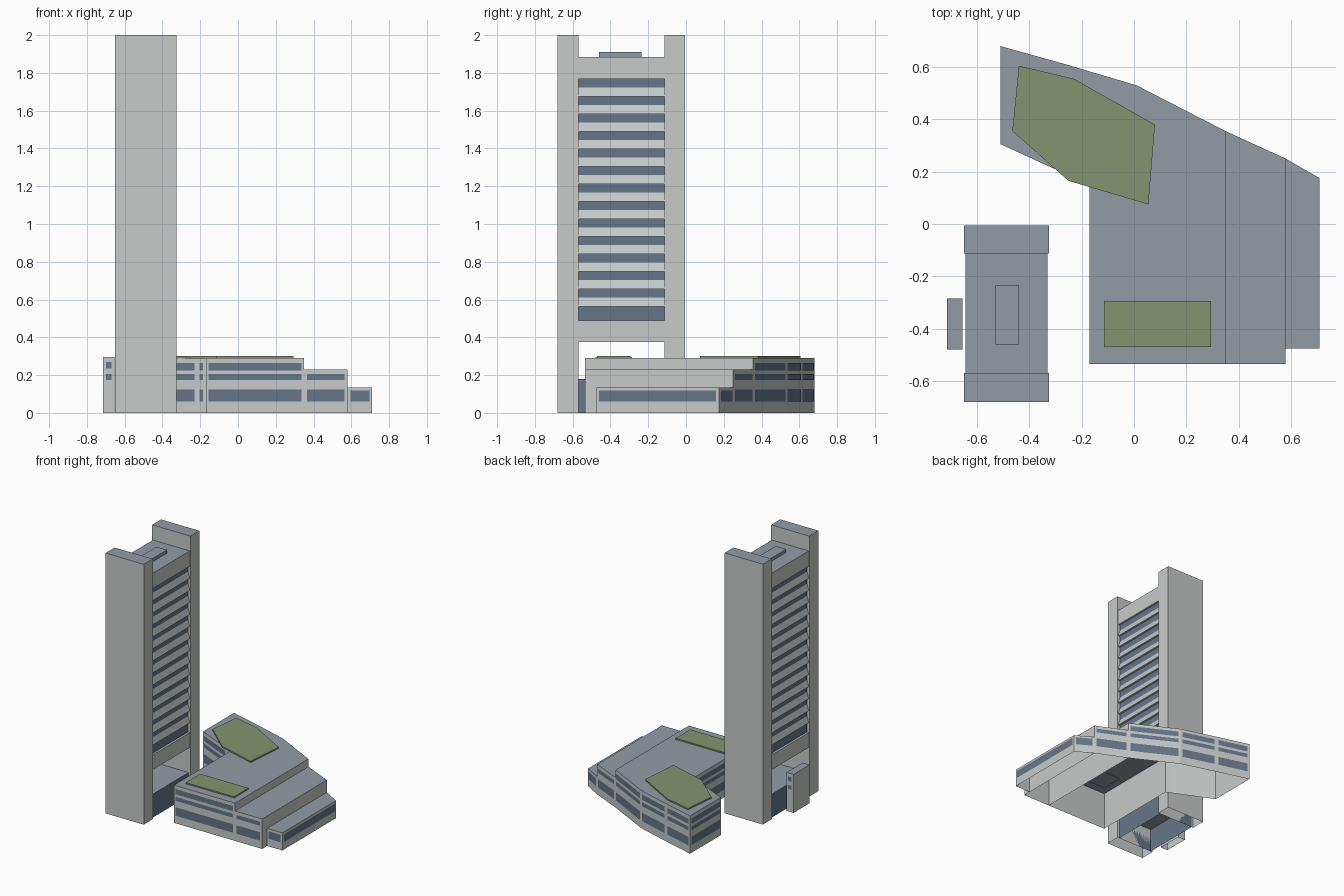
import bpy
from mathutils import Vector

cube = bpy.data.objects.get("Cube")
if cube:
    bpy.data.objects.remove(cube, do_unlink=True)


def material(name, rgb):
    m = bpy.data.materials.new(name)
    m.use_nodes = True
    m.diffuse_color = (*rgb, 1)
    m.node_tree.nodes["Principled BSDF"].inputs["Base Color"].default_value = (*rgb, 1)
    return m


CONCRETE = material("pale_concrete", (0.57, 0.595, 0.58))
ROOF = material("blue_grey_roof", (0.29, 0.33, 0.375))
GLASS = material("blue_glass", (0.13, 0.18, 0.255))
GREEN = material("roof_planting", (0.23, 0.295, 0.16))


def build(name, verts, faces, mats):
    mesh = bpy.data.meshes.new(name)
    mesh.from_pydata(verts, [], faces)
    for m in mats:
        mesh.materials.append(m)
    obj = bpy.data.objects.new(name, mesh)
    bpy.context.collection.objects.link(obj)
    return obj


def prism(name, plan, z0, z1, side=CONCRETE, top=ROOF, skip=()):
    """Counterclockwise plan raised into walls and a roof, open below."""
    n = len(plan)
    verts = [(x, y, z) for z in (z0, z1) for x, y in plan]
    faces = [(i, (i + 1) % n, (i + 1) % n + n, i + n) for i in range(n) if i not in skip]
    faces.append(tuple(range(n, 2 * n)))
    obj = build(name, verts, faces, [side, top])
    obj.data.polygons[-1].material_index = 1
    return obj


def rect(x0, x1, y0, y1):
    return [(x0, y0), (x1, y0), (x1, y1), (x0, y1)]


def window_bands(name, plan, walls, rows, margin=0.015):
    """Thin glass plates on the chosen walls of a plan."""
    verts, faces = [], []
    for i in walls:
        a, b = Vector(plan[i]), Vector(plan[(i + 1) % len(plan)])
        d = (b - a).normalized()
        out = Vector((d.y, -d.x)) * 0.003
        p, q = a + d * margin + out, b - d * margin + out
        for low, high in rows:
            k = len(verts)
            verts += [(*p, low), (*q, low), (*q, high), (*p, high)]
            faces.append((k, k + 1, k + 2, k + 3))
    build(name, verts, faces, [GLASS])


# Tower end slabs
prism("front_slab", rect(-0.65, -0.325, -0.68, -0.57), 0, 2)
prism("back_slab", rect(-0.65, -0.325, -0.113, -0.005), 0, 2)

# Tower body: a stepped section with recessed glass and sloping sills
CX, OUT, IN = -0.4875, 0.157, 0.142
FLOORS, PITCH, BAND, TOP = 14, 0.0925, 0.045, 1.767
section = [(OUT, 0.375), (OUT, 0.49), (IN, 0.49)]
for f in reversed(range(FLOORS)):
    head = TOP - f * PITCH
    section += [(IN, head), (OUT, head)]
    if f:
        section.append((IN, head + PITCH - BAND))
section.append((OUT, 1.885))
section += [(-x, z) for x, z in reversed(section)]
n = len(section)
verts = [(CX + x, y, z) for y in (-0.57, -0.113) for x, z in section]
faces = [(i, (i + 1) % n, (i + 1) % n + n, i + n) for i in range(n)]
faces += [tuple(reversed(range(n))), tuple(range(n, 2 * n))]
faces = [tuple(reversed(f)) for f in faces]
faces[-2:] = [tuple(range(n)), tuple(reversed(range(n, 2 * n)))]
faces[:n] = [tuple(reversed(f)) for f in faces[:n]]
faces[:n] = [tuple(reversed(f)) for f in faces[:n]]
body = build("tower_body", verts, faces, [CONCRETE, ROOF, GLASS])
for p in body.data.polygons:
    if abs(p.normal.z) > 0.9 and p.center.z > 1.88:
        p.material_index = 1
    elif abs(p.normal.x) > 0.9 and abs(p.center.x - CX) < IN + 0.002:
        p.material_index = 2
# Make every body face point outward
import bmesh
bm = bmesh.new()
bm.from_mesh(body.data)
bmesh.ops.recalc_face_normals(bm, faces=bm.faces)
bm.to_mesh(body.data)
bm.free()

prism("roof_plant_room", rect(-0.53, -0.44, -0.46, -0.235), 1.885, 1.91, ROOF)
prism("glass_lobby", rect(-0.635, -0.34, -0.57, -0.113), 0, 0.18, GLASS)

# Window rows shared by the low buildings
GROUND, MIDDLE, UPPER = (0.06, 0.125), (0.175, 0.205), (0.225, 0.265)

# Stair block beside the tower
stair = rect(-0.715, -0.655, -0.48, -0.285)
prism("stair_block", stair, 0, 0.295)
window_bands("stair_windows", stair, (0, 2), [(0.175, 0.205), (0.235, 0.27)])

# Stepped podium
main = [(-0.17, -0.535), (0.35, -0.535), (0.35, 0.355), (0.01, 0.53), (-0.26, 0.61),
        (-0.51, 0.68), (-0.51, 0.305), (-0.215, 0.17), (-0.17, 0.15)]
prism("podium_main", main, 0, 0.29)
window_bands("podium_main_windows", main, (0, 2, 3, 4, 5, 6, 7, 8), [GROUND, MIDDLE, UPPER])

middle = [(0.35, -0.535), (0.58, -0.535), (0.58, 0.25), (0.35, 0.355)]
prism("podium_middle", middle, 0, 0.23, skip=(3,))
window_bands("podium_middle_windows", middle, (0, 2), [GROUND, MIDDLE])

low = [(0.58, -0.475), (0.71, -0.475), (0.71, 0.175), (0.58, 0.25)]
prism("podium_low", low, 0, 0.135, skip=(3,))
window_bands("podium_low_windows", low, (0, 1, 2), [(0.06, 0.118)])

# Planted roofs
garden = [(-0.465, 0.355), (-0.25, 0.165), (0.055, 0.075),
          (0.08, 0.38), (-0.23, 0.555), (-0.44, 0.605)]
prism("large_roof_garden", garden, 0.288, 0.3, GREEN, GREEN)
prism("small_roof_garden", rect(-0.115, 0.295, -0.47, -0.295), 0.288, 0.3, GREEN, GREEN)
